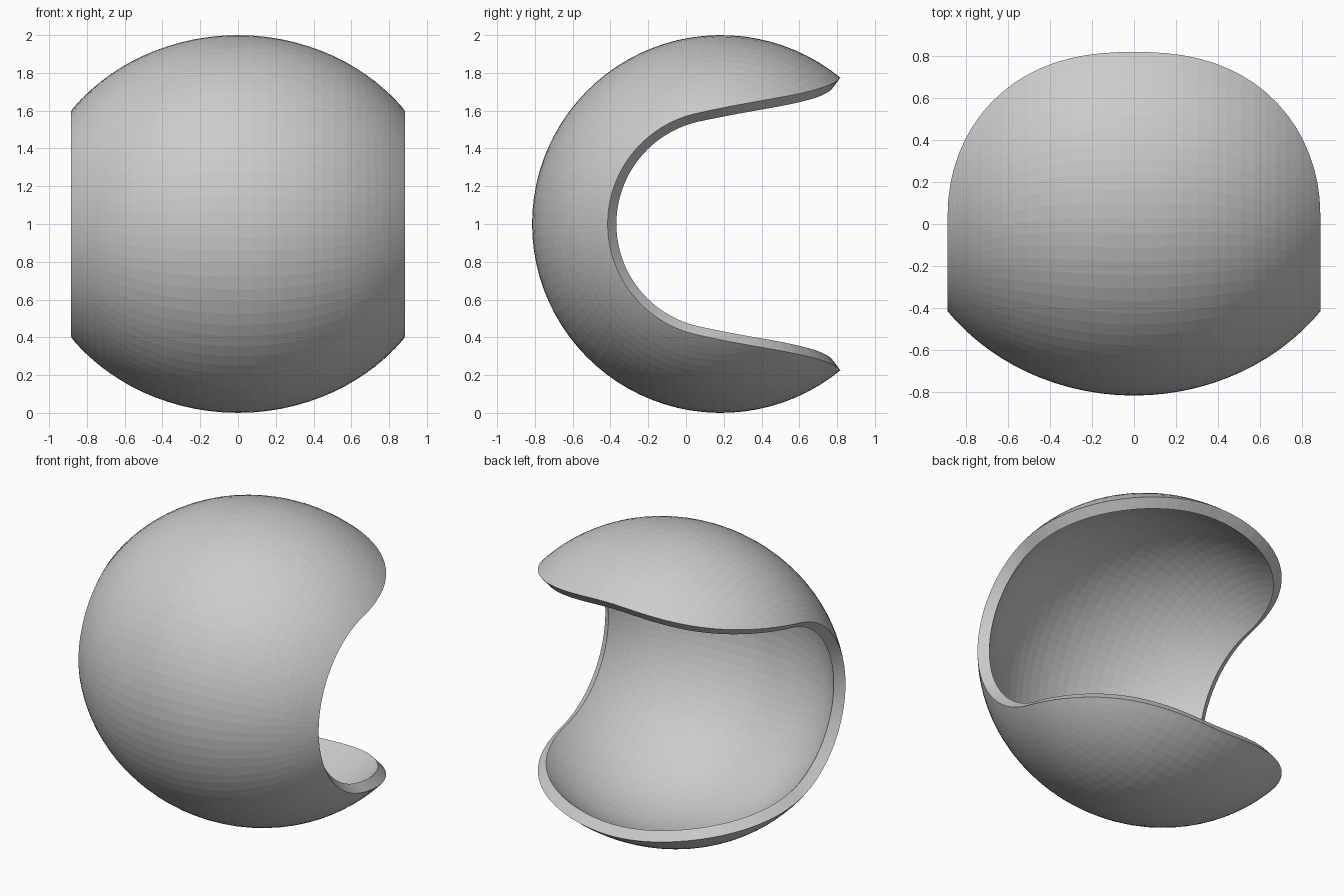
import bpy, bmesh
from math import sin, cos, pi, sqrt, atan2

if "Cube" in bpy.data.objects:
    bpy.data.objects.remove(bpy.data.objects["Cube"])

# Curved shell: a band of an ellipsoid, open at the back and both sides
A, R = 1.106, 1.0          # half-width along x, radius around the x axis
CY, CZ = 0.185, 1.0        # ellipsoid centre
HALF = 0.885               # half-width of the band
THICK = 0.072
COLS, ROWS = 36, 64


def end_angle(s):
    """Angle (from the front, around x) where the rounded rim ends; s = x / HALF."""
    r = R * sqrt(1 - (s * HALF / A) ** 2)
    y = 0.05 + 0.767 * sqrt(max(0, 1 - abs(s) ** 2.4))
    v = y - CY
    return pi / 2 + atan2(v, sqrt(r * r - v * v))


bm = bmesh.new()
grid = []
for i in range(COLS + 1):
    s = sin(pi * (i / COLS - 0.5))
    x = HALF * s
    r = R * sqrt(1 - (x / A) ** 2)
    end = end_angle(s)
    col = []
    for j in range(ROWS + 1):
        a = end * (2 * j / ROWS - 1)
        col.append(bm.verts.new((x, CY - r * cos(a), CZ + r * sin(a))))
    grid.append(col)
for i in range(COLS):
    for j in range(ROWS):
        bm.faces.new((grid[i][j], grid[i + 1][j], grid[i + 1][j + 1], grid[i][j + 1]))

mesh = bpy.data.meshes.new("chair_shell")
bm.to_mesh(mesh)
bm.free()
shell = bpy.data.objects.new("chair_shell", mesh)
bpy.context.collection.objects.link(shell)

# Wall thickness, grown inward
solid = shell.modifiers.new("thickness", 'SOLIDIFY')
solid.thickness = THICK
solid.offset = -1
